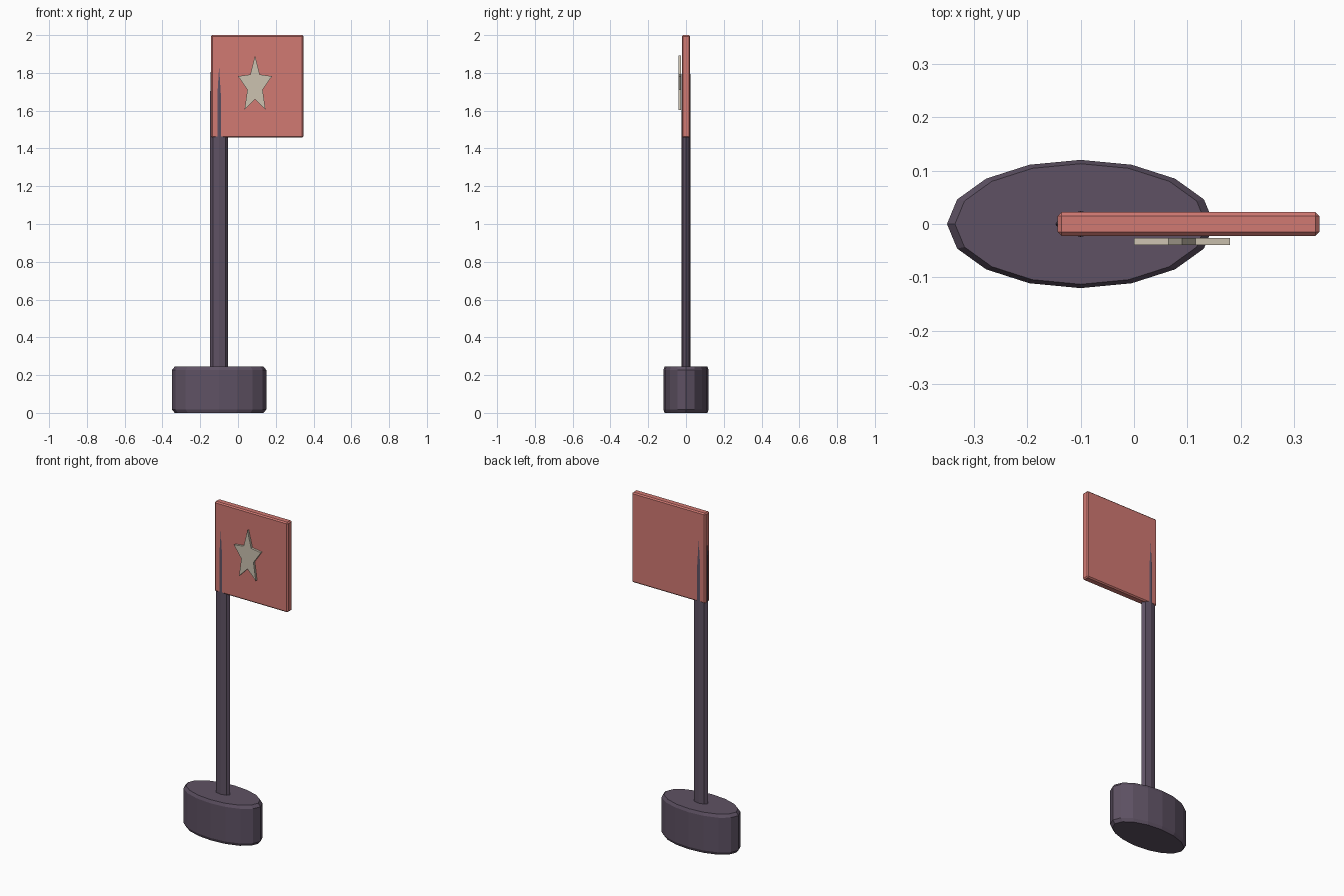
import bpy, bmesh, math

if "Cube" in bpy.data.objects:
    bpy.data.objects.remove(bpy.data.objects["Cube"])


def material(name, srgb):
    # flat colour, converted from sRGB to linear
    m = bpy.data.materials.new(name)
    m.diffuse_color = [c / 12.92 if c <= 0.04045 else ((c + 0.055) / 1.055) ** 2.4
                       for c in srgb] + [1.0]
    m.use_nodes = True
    m.node_tree.nodes["Principled BSDF"].inputs["Base Color"].default_value = m.diffuse_color
    return m


def finish(bm, name, mat):
    bmesh.ops.recalc_face_normals(bm, faces=bm.faces)
    mesh = bpy.data.meshes.new(name)
    bm.to_mesh(mesh)
    bm.free()
    mesh.materials.append(mat)
    obj = bpy.data.objects.new(name, mesh)
    bpy.context.collection.objects.link(obj)
    return obj


def loft(name, rings, mat):
    # skin a stack of equal-sized point rings and cap both ends
    bm = bmesh.new()
    loops = [[bm.verts.new(p) for p in ring] for ring in rings]
    n = len(loops[0])
    for a, b in zip(loops, loops[1:]):
        for i in range(n):
            j = (i + 1) % n
            bm.faces.new((a[i], a[j], b[j], b[i]))
    bm.faces.new(loops[0][::-1])
    bm.faces.new(loops[-1])
    return finish(bm, name, mat)


def oval(cx, rx, ry, sides, z, k):
    return [(cx + k * rx * math.cos(math.tau * i / sides),
             k * ry * math.sin(math.tau * i / sides), z) for i in range(sides)]


purple = material("dark_purple", (0.37, 0.32, 0.39))
red = material("soft_red", (0.82, 0.475, 0.45))
cream = material("cream", (0.80, 0.76, 0.69))

# Oval base with chamfered rims
loft("base", [oval(-0.1, 0.25, 0.12, 16, z, k) for z, k in
              ((0, 0.94), (0.018, 1), (0.227, 1), (0.245, 0.94))], purple)

# Oval pole, tapering where it sinks into the flag
loft("pole", [oval(-0.1, 0.0475, 0.024, 8, z, k) for z, k in
              ((0.1, 1), (1.68, 1), (1.92, 0.87))], purple)

# Flag: thin bevelled box
bm = bmesh.new()
bmesh.ops.create_cube(bm, size=1)
for v in bm.verts:
    v.co.x = v.co.x * 0.49 + 0.102
    v.co.y *= 0.044
    v.co.z = v.co.z * 0.543 + 1.7285
bmesh.ops.bevel(bm, geom=bm.edges[:], offset=0.007, segments=1,
                affect='EDGES', profile=0.5)
finish(bm, "flag", red)


# Five-pointed star plate in front of the flag
def star(y):
    pts = []
    for i in range(10):
        a, r = math.pi * i / 5, 1 if i % 2 == 0 else 0.45
        pts.append((0.09 + 0.0946 * r * math.sin(a), y, 1.733 + 0.16 * r * math.cos(a)))
    return pts


loft("star", [star(-0.039), star(-0.026)], cream)
